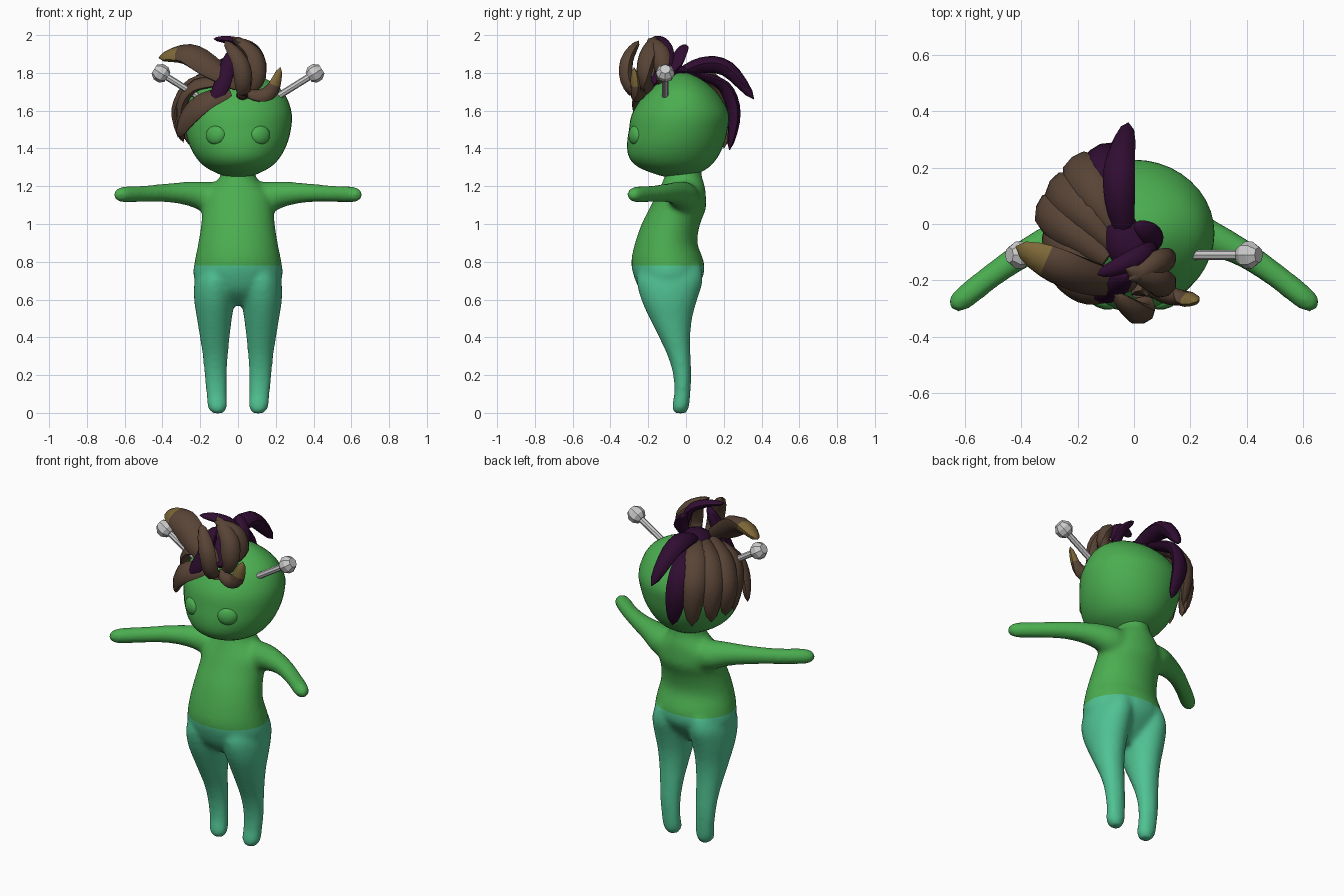
import bpy, bmesh, math
from mathutils import Vector, Matrix


def material(name, rgb):
    m = bpy.data.materials.new(name)
    m.diffuse_color = (*rgb, 1)
    return m


GREEN = material("skin_green", (0.07, 0.42, 0.08))
TEAL = material("trouser_teal", (0.08, 0.54, 0.29))
BROWN = material("hair_brown", (0.10, 0.058, 0.037))
PURPLE = material("hair_purple", (0.03, 0.004, 0.032))
GOLD = material("hair_tip_gold", (0.21, 0.14, 0.04))
GREY = material("bolt_grey", (0.6, 0.6, 0.6))


def spline(rows, n):
    """Catmull-Rom through rows of any width."""
    out = []
    for i in range(len(rows) - 1):
        p0, p1 = rows[max(i - 1, 0)], rows[i]
        p2, p3 = rows[i + 1], rows[min(i + 2, len(rows) - 1)]
        for k in range(n):
            t = k / n
            out.append([0.5 * (2 * b + (c - a) * t + (2 * a - 5 * b + 4 * c - d) * t * t
                               + (3 * b - a - 3 * c + d) * t ** 3)
                        for a, b, c, d in zip(p0, p1, p2, p3)])
    out.append(list(rows[-1]))
    return out


def ring(c, u, v, sides):
    return [c + u * math.cos(2 * math.pi * k / sides) + v * math.sin(2 * math.pi * k / sides)
            for k in range(sides)]


def skin_rings(bm, rings, mats=None):
    """Bridge a list of rings and cap both ends."""
    vs = [[bm.verts.new(p) for p in r] for r in rings]
    n = len(vs[0])
    for i in range(len(vs) - 1):
        for k in range(n):
            f = bm.faces.new((vs[i][k], vs[i][(k + 1) % n], vs[i + 1][(k + 1) % n], vs[i + 1][k]))
            f.material_index = mats[i] if mats else 0
    bm.faces.new(vs[0][::-1])
    f = bm.faces.new(vs[-1])
    f.material_index = mats[-1] if mats else 0


def finish(name, bm, mats, angle=40):
    bmesh.ops.recalc_face_normals(bm, faces=bm.faces)
    me = bpy.data.meshes.new(name)
    bm.to_mesh(me)
    bm.free()
    ob = bpy.data.objects.new(name, me)
    bpy.context.collection.objects.link(ob)
    for m in mats:
        me.materials.append(m)
    bpy.ops.object.select_all(action='DESELECT')
    ob.select_set(True)
    bpy.context.view_layer.objects.active = ob
    bpy.ops.object.shade_smooth_by_angle(angle=math.radians(angle))
    return ob


def upright(rows, n, sides):
    """Rows of z, centre x, half width, front y, back y."""
    return [ring(Vector((cx, (f + b) / 2, z)), Vector((w, 0, 0)), Vector((0, (b - f) / 2, 0)), sides)
            for z, cx, w, f, b in spline(rows, n)]


# Body: torso, legs and arms fused into one soft skin
bm = bmesh.new()
skin_rings(bm, upright([
    (0.57, 0, 0.12, -0.15, -0.04), (0.64, 0, 0.19, -0.235, 0.03), (0.72, 0, 0.235, -0.275, 0.09),
    (0.80, 0, 0.23, -0.29, 0.095), (0.90, 0, 0.21, -0.27, 0.06), (1.00, 0, 0.195, -0.235, 0.075),
    (1.08, 0, 0.19, -0.195, 0.105), (1.15, 0, 0.185, -0.16, 0.105), (1.20, 0, 0.14, -0.135, 0.1),
    (1.25, 0, 0.095, -0.115, 0.085), (1.31, 0, 0.09, -0.11, 0.08)], 3, 32))
for s in (-1, 1):
    leg = [(-0.003, 0.107, 0.028, -0.06, 0.0), (0.03, 0.109, 0.052, -0.075, 0.016),
           (0.10, 0.113, 0.055, -0.063, 0.024), (0.20, 0.118, 0.060, -0.068, 0.027),
           (0.30, 0.120, 0.067, -0.097, 0.025), (0.40, 0.123, 0.079, -0.143, 0.023),
           (0.50, 0.125, 0.093, -0.193, 0.033), (0.60, 0.125, 0.108, -0.238, 0.06),
           (0.70, 0.120, 0.110, -0.262, 0.09), (0.78, 0.110, 0.09, -0.24, 0.08)]
    skin_rings(bm, upright([(z, s * x, w, f, b) for z, x, w, f, b in leg], 3, 24))
    arm = spline([(0.05, -0.01, 1.13, 0.085), (0.16, -0.015, 1.14, 0.085), (0.26, -0.045, 1.16, 0.065),
                  (0.38, -0.10, 1.165, 0.05), (0.50, -0.18, 1.16, 0.044), (0.595, -0.255, 1.157, 0.043),
                  (0.635, -0.285, 1.155, 0.034), (0.652, -0.297, 1.155, 0.012)], 3)
    rings = []
    for i, (x, y, z, r) in enumerate(arm):
        a, b = arm[max(i - 1, 0)], arm[min(i + 1, len(arm) - 1)]
        t = Vector((s * (b[0] - a[0]), b[1] - a[1], 0)).normalized()
        rings.append(ring(Vector((s * x, y, z)), t.cross(Vector((0, 0, 1))) * r, Vector((0, 0, r)), 16))
    skin_rings(bm, rings)
body = finish("body", bm, [GREEN, TEAL])
rm = body.modifiers.new("fuse", 'REMESH')
rm.mode = 'VOXEL'
rm.voxel_size = 0.013
sm = body.modifiers.new("soften", 'SMOOTH')
sm.factor = 0.5
sm.iterations = 10
dg = bpy.context.evaluated_depsgraph_get()
fused = bpy.data.meshes.new_from_object(body.evaluated_get(dg))
bpy.data.objects.remove(body)

# Trousers: cut a clean waistline and colour everything below it
bm = bmesh.new()
bm.from_mesh(fused)
bmesh.ops.bisect_plane(bm, geom=bm.verts[:] + bm.edges[:] + bm.faces[:],
                       plane_co=(0, 0, 0.78), plane_no=(0, 0, 1))
for f in bm.faces:
    f.material_index = int(f.calc_center_median().z < 0.78)
finish("body", bm, [GREEN, TEAL], 80)

# Head
bm = bmesh.new()
skin_rings(bm, upright([
    (1.245, 0, 0.02, -0.08, 0.0), (1.26, 0, 0.09, -0.15, 0.05), (1.30, 0, 0.17, -0.25, 0.12),
    (1.35, 0, 0.22, -0.30, 0.165), (1.42, 0, 0.258, -0.312, 0.20), (1.50, 0, 0.28, -0.302, 0.22),
    (1.58, 0, 0.285, -0.287, 0.227), (1.66, 0, 0.262, -0.24, 0.19), (1.72, 0, 0.22, -0.185, 0.14),
    (1.77, 0, 0.145, -0.12, 0.075), (1.795, 0, 0.07, -0.06, 0.02), (1.80, 0, 0.01, -0.025, -0.005)], 3, 40))
finish("head", bm, [GREEN], 80)

for s, side in ((-1, "left"), (1, "right")):
    # Bulging eye
    bm = bmesh.new()
    bmesh.ops.create_uvsphere(bm, u_segments=12, v_segments=8, radius=1, matrix=(
        Matrix.Translation((s * 0.12, -0.272, 1.47)) @ Matrix.Rotation(s * math.radians(25), 4, 'Z')
        @ Matrix.Diagonal((0.056, 0.026, 0.05, 1))))
    finish(side + "_eye", bm, [GREEN])
    # Bolt: thin rod with a faceted head
    bm = bmesh.new()
    d = Vector((s * 0.85, 0, 0.53)).normalized()
    u, v = Vector((0, 1, 0)), d.cross(Vector((0, 1, 0)))
    start = Vector((s * 0.17, -0.11, 1.65))
    skin_rings(bm, [ring(start + d * t, u * r, v * r, 8) for t, r in
                    ((0, 0.018), (0.24, 0.018), (0.24, 0.03), (0.265, 0.048),
                     (0.295, 0.048), (0.322, 0.028))])
    finish(side + "_bolt", bm, [GREY], 25)


# Hair: curved leaf-shaped locks, flat side facing the scalp
CENTRE = Vector((0, -0.04, 1.53))


def lock(name, mat, width, thick, pts, tip=False):
    path = [Vector(p) for p in spline(pts, 4)]
    rings, mats, n = [], [], len(path) - 1
    for i, p in enumerate(path):
        t = i / n
        tan = (path[min(i + 1, n)] - path[max(i - 1, 0)]).normalized()
        across = tan.cross(p - CENTRE).normalized()
        out = across.cross(tan)
        k = max((1 - t) ** 0.7 * (0.35 + 2 * t), 0.02)
        rings.append(ring(p, across * width * k, out * thick * k, 8))
        mats.append(int(tip and t > 0.7))
    bm = bmesh.new()
    skin_rings(bm, rings, mats)
    finish(name, bm, [mat, GOLD], 50)


# Side sweep and fringe
lock("swept_lock", BROWN, 0.095, 0.055,
     [(0.0, -0.21, 1.73), (-0.13, -0.20, 1.82), (-0.27, -0.15, 1.90), (-0.42, -0.08, 1.88)], True)
lock("fringe_lock", BROWN, 0.085, 0.04,
     [(-0.04, -0.24, 1.70), (-0.17, -0.24, 1.65), (-0.26, -0.19, 1.57), (-0.32, -0.13, 1.46)])
lock("fringe_root", PURPLE, 0.06, 0.05,
     [(-0.17, -0.24, 1.62), (-0.10, -0.24, 1.70), (-0.06, -0.21, 1.82), (-0.02, -0.18, 1.94)])
lock("side_lock", BROWN, 0.07, 0.035,
     [(-0.10, -0.17, 1.75), (-0.23, -0.11, 1.73), (-0.30, -0.06, 1.62), (-0.29, -0.04, 1.43)])
# Upright curls over the forehead
lock("front_curl", BROWN, 0.06, 0.045,
     [(0.02, -0.20, 1.66), (0.03, -0.30, 1.73), (0.01, -0.315, 1.86), (-0.07, -0.25, 1.97)])
lock("middle_curl", BROWN, 0.065, 0.05,
     [(0.04, -0.18, 1.68), (0.10, -0.22, 1.78), (0.08, -0.20, 1.90), (-0.03, -0.16, 1.99)])
lock("rear_curl", BROWN, 0.06, 0.045,
     [(0.05, -0.12, 1.72), (0.11, -0.13, 1.82), (0.08, -0.14, 1.92), (-0.02, -0.20, 1.98)])
lock("tipped_curl", BROWN, 0.05, 0.035,
     [(0.03, -0.22, 1.70), (0.11, -0.25, 1.68), (0.18, -0.265, 1.71), (0.225, -0.275, 1.83)], True)
lock("top_curl", PURPLE, 0.045, 0.03,
     [(0.07, -0.08, 1.78), (0.05, -0.10, 1.92), (-0.03, -0.14, 1.97), (-0.13, -0.18, 1.98)])
lock("crown_curl", PURPLE, 0.05, 0.03,
     [(0.05, -0.10, 1.75), (0.07, -0.06, 1.83), (0.05, -0.03, 1.90), (0.0, 0.0, 1.95)])
lock("crown_root", PURPLE, 0.09, 0.05,
     [(0.04, -0.20, 1.72), (0.0, -0.12, 1.79), (-0.04, -0.04, 1.80), (-0.06, 0.06, 1.79)])
# Crest falling down the back
lock("crest_lock", PURPLE, 0.07, 0.055,
     [(-0.03, -0.06, 1.78), (-0.05, 0.08, 1.84), (-0.05, 0.22, 1.82), (-0.02, 0.36, 1.66)])
lock("back_purple_lock", PURPLE, 0.075, 0.04,
     [(-0.06, 0.06, 1.79), (-0.11, 0.20, 1.73), (-0.11, 0.255, 1.58), (-0.07, 0.23, 1.39)])
lock("back_inner_lock", BROWN, 0.085, 0.045,
     [(-0.07, -0.02, 1.80), (-0.15, 0.12, 1.77), (-0.20, 0.21, 1.63), (-0.18, 0.20, 1.40)])
lock("back_middle_lock", BROWN, 0.085, 0.045,
     [(-0.08, -0.07, 1.79), (-0.20, 0.06, 1.76), (-0.27, 0.13, 1.62), (-0.26, 0.13, 1.42)])
lock("back_outer_lock", BROWN, 0.085, 0.045,
     [(-0.10, -0.13, 1.78), (-0.24, -0.02, 1.74), (-0.315, 0.05, 1.61), (-0.30, 0.05, 1.44)])
